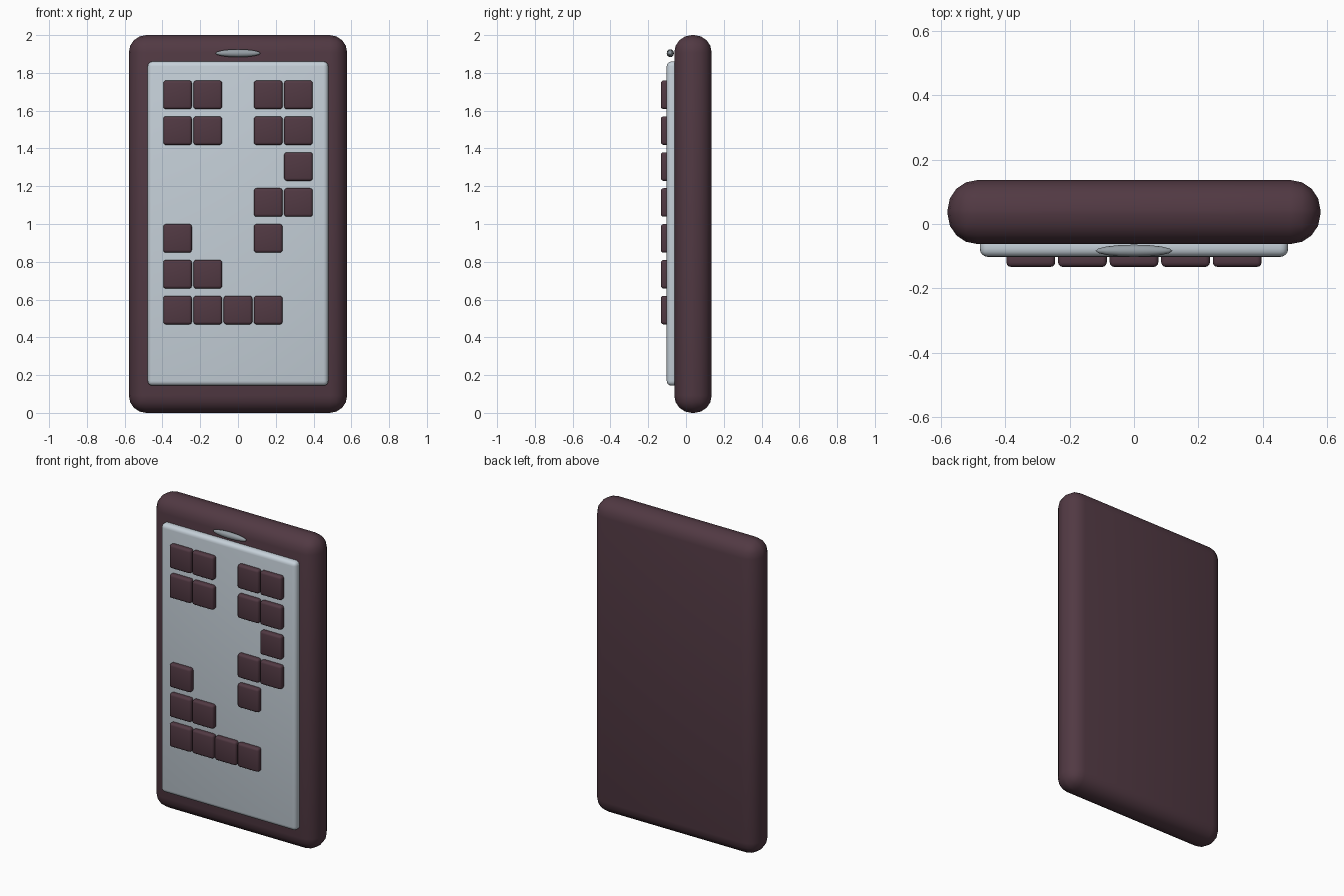
import bpy, math

if "Cube" in bpy.data.objects:
    bpy.data.objects.remove(bpy.data.objects["Cube"])


def material(name, rgb):
    m = bpy.data.materials.new(name)
    m.diffuse_color = (*rgb, 1)
    m.use_nodes = True
    m.node_tree.nodes["Principled BSDF"].inputs["Base Color"].default_value = m.diffuse_color
    return m


plum = material("dark plum", (0.083, 0.041, 0.056))
pale = material("pale grey blue", (0.56, 0.63, 0.69))
grey = material("mid grey", (0.30, 0.34, 0.37))


def finish(ob, name, mat, angle):
    ob.name = name
    ob.data.materials.append(mat)
    bpy.ops.object.shade_smooth_by_angle(angle=math.radians(angle))


def rounded_box(name, centre, size, radius, segments, mat):
    bpy.ops.mesh.primitive_cube_add(size=1, location=centre)
    ob = bpy.context.object
    ob.scale = size
    bpy.ops.object.transform_apply(location=False, rotation=False, scale=True)
    bevel = ob.modifiers.new("rounding", 'BEVEL')
    bevel.width = radius
    bevel.segments = segments
    bevel.limit_method = 'NONE'
    bpy.ops.object.modifier_apply(modifier=bevel.name)
    finish(ob, name, mat, 40)


# Thick rounded case and raised screen
rounded_box("case", (0, 0.037, 1.0), (1.156, 0.198, 2.0), 0.092, 4, plum)
rounded_box("screen", (0, -0.07, 1.002), (0.956, 0.064, 1.716), 0.025, 4, pale)

# Square blocks on the screen, one string per row from the top
rows = ["XX.XX", "XX.XX", "....X", "...XX", "X..X.", "XX...", "XXXX."]
for r, row in enumerate(rows):
    for c, mark in enumerate(row):
        if mark == "X":
            rounded_box(f"block_{r}_{c}", (-0.32 + 0.16 * c, -0.111, 1.684 - 0.19 * r),
                        (0.151, 0.044, 0.151), 0.014, 3, plum)

# Speaker: slim spindle lying across the top of the case
bpy.ops.mesh.primitive_uv_sphere_add(segments=12, ring_count=8, radius=1,
                                     location=(0, -0.083, 1.904),
                                     rotation=(0, math.pi / 2, 0))
speaker = bpy.context.object
speaker.scale = (0.021, 0.019, 0.119)
bpy.ops.object.transform_apply(location=False, rotation=True, scale=True)
finish(speaker, "speaker", grey, 40)
